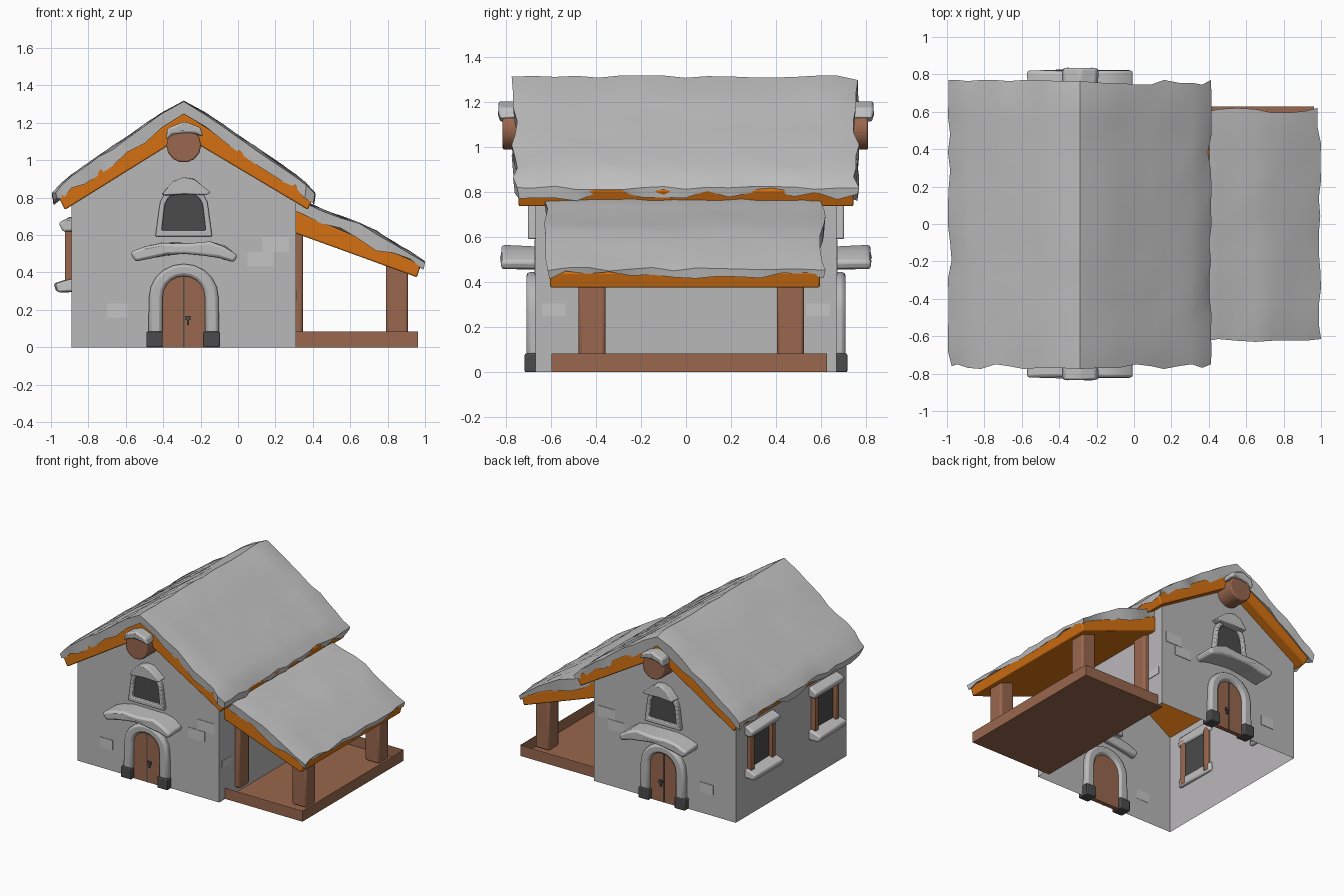
import bpy, bmesh, math, random
from mathutils import Vector

if "Cube" in bpy.data.objects:
    bpy.data.objects.remove(bpy.data.objects["Cube"])

random.seed(4)
CX = -0.29  # centre line of the house


def material(name, r, g, b):
    m = bpy.data.materials.new(name)
    m.diffuse_color = (r, g, b, 1)
    m.use_nodes = True
    m.node_tree.nodes["Principled BSDF"].inputs["Base Color"].default_value = m.diffuse_color
    return m


WALL = material("wall grey", 0.49, 0.48, 0.49)
SNOW = material("snow", 0.53, 0.53, 0.53)
BRICK = material("pale brick", 0.56, 0.56, 0.56)
WOOD = material("brown wood", 0.32, 0.135, 0.075)
ORANGE = material("orange timber", 0.66, 0.165, 0.006)
DARK = material("dark grey", 0.07, 0.07, 0.07)


def finish(name, bm, mat, mirror=False, bevel=0.0, angle=35):
    bmesh.ops.recalc_face_normals(bm, faces=bm.faces)
    me = bpy.data.meshes.new(name)
    bm.to_mesh(me)
    bm.free()
    me.materials.append(mat)
    for p in me.polygons:
        p.use_smooth = True
    me.set_sharp_from_angle(angle=math.radians(angle))
    ob = bpy.data.objects.new(name, me)
    bpy.context.collection.objects.link(ob)
    if mirror:
        m = ob.modifiers.new("mirror", 'MIRROR')
        m.use_axis = (False, True, False)
        m.use_mirror_merge = False
    if bevel:
        b = ob.modifiers.new("bevel", 'BEVEL')
        b.width, b.segments, b.limit_method = bevel, 2, 'ANGLE'
    return ob


def prism(name, pts, y0, y1, mat, mirror=False, bevel=0.0, jitter=0.0, drop=None):
    """Extrude an xz outline along y; drop(normal) removes faces."""
    bm = bmesh.new()
    a = [bm.verts.new((x, y0, z)) for x, z in pts]
    b = [bm.verts.new((x, y1, z)) for x, z in pts]
    bm.faces.new(a)
    bm.faces.new(b[::-1])
    for i in range(len(pts)):
        j = (i + 1) % len(pts)
        bm.faces.new((a[i], a[j], b[j], b[i]))
    bm.normal_update()
    if drop:
        bmesh.ops.delete(bm, geom=[f for f in bm.faces if drop(f.normal)], context='FACES')
    for v in bm.verts:
        v.co += Vector([random.uniform(-jitter, jitter) for _ in range(3)])
    return finish(name, bm, mat, mirror, bevel)


def box(name, x0, x1, y0, y1, z0, z1, mat, **kw):
    return prism(name, [(x0, z0), (x1, z0), (x1, z1), (x0, z1)], y0, y1, mat, **kw)


def arch(hw_base, hw, z0, spring, top, n=10):
    """Arched outline from bottom left, over the top, to bottom right."""
    pts = [(CX - hw_base, z0)]
    for i in range(n + 1):
        t = math.pi * (1 - i / n)
        pts.append((CX + hw * math.cos(t), spring + (top - spring) * math.sin(t)))
    return pts + [(CX + hw_base, z0)]


def ring(name, outer, inner, y0, y1, mat, closed, **kw):
    """Frame between two outlines of equal length."""
    bm = bmesh.new()
    n = len(outer)
    rows = [[bm.verts.new((x, y, z)) for x, z in pts]
            for pts, y in ((outer, y0), (inner, y0), (inner, y1), (outer, y1))]
    for i in range(n if closed else n - 1):
        j = (i + 1) % n
        for k in range(4):
            r, s = rows[k], rows[(k + 1) % 4]
            bm.faces.new((r[i], r[j], s[j], s[i]))
    if not closed:
        for i in (0, n - 1):
            bm.faces.new([r[i] for r in rows])
    return finish(name, bm, mat, **kw)


def snow_sheet(name, prof, roof, y0, y1, rows):
    """Lumpy sheet over a roof with a ragged hanging rim."""
    bm = bmesh.new()
    n, mx, my = len(prof), (prof[0][0] + prof[-1][0]) / 2, (y0 + y1) / 2
    grid = []
    for j in range(rows + 1):
        line = []
        for i, (x, z) in enumerate(prof):
            y = y0 + (y1 - y0) * j / rows
            edge_x, edge_y = i in (0, n - 1), j in (0, rows)
            if edge_x:
                x += math.copysign(random.choice((0, 0.004, 0.012, 0.02)), mx - x)
            if edge_y:
                y += math.copysign(random.choice((0, 0.006, 0.015, 0.025)), my - y)
            if edge_x or edge_y:
                z -= random.uniform(0, 0.018)
            else:
                z += random.uniform(-0.007, 0.005)
            line.append(bm.verts.new((x, y, z)))
        grid.append(line)
    for j in range(rows):
        for i in range(n - 1):
            bm.faces.new((grid[j][i], grid[j][i + 1], grid[j + 1][i + 1], grid[j + 1][i]))
    rim = (grid[0] + [r[-1] for r in grid[1:-1]] + grid[-1][::-1]
           + [r[0] for r in grid[-2:0:-1]])
    for inset, low, high in ((0.008, -0.01, 0.035), (0.06, -0.005, -0.005)):
        lower = []
        for v in rim:
            x = v.co.x + math.copysign(inset, mx - v.co.x) * (abs(v.co.x - mx) > 0.9 * (prof[-1][0] - mx))
            y = v.co.y + math.copysign(inset, my - v.co.y) * (abs(v.co.y - my) > 0.9 * (y1 - my))
            lower.append(bm.verts.new((x, y, roof(x) - random.uniform(low, high))))
        for i in range(len(rim)):
            j = (i + 1) % len(rim)
            bm.faces.new((rim[i], rim[j], lower[j], lower[i]))
        rim = lower
    return finish(name, bm, SNOW, angle=40)


# House shell, open below and under the roof
prism("house_walls", [(-0.89, 0), (0.31, 0), (0.31, 0.78), (CX, 1.16), (-0.89, 0.78)],
      -0.67, 0.67, WALL, drop=lambda n: abs(n.z) > 0.5)

# Timber roofs
prism("main_roof", [(-0.963, 0.81), (CX, 1.25), (0.406, 0.81), (0.374, 0.735),
                    (CX, 1.13), (-0.925, 0.735)], -0.745, 0.745, ORANGE, bevel=0.008)
prism("porch_roof", [(0.30, 0.733), (0.978, 0.444), (0.957, 0.374), (0.30, 0.612)],
      -0.605, 0.595, ORANGE, bevel=0.008)

# Snow on the roofs
half = [(0.12, 1.25), (0.21, 1.19), (0.3, 1.125), (0.38, 1.075), (0.45, 1.025),
        (0.53, 0.97), (0.6, 0.92), (0.655, 0.875), (0.705, 0.828)]
snow_sheet("main_roof_snow",
           [(CX - d, z) for d, z in half[::-1]] + [(CX, 1.315)] + [(CX + d, z) for d, z in half],
           lambda x: 1.25 - 0.655 * abs(x - CX), -0.775, 0.77, 16)
snow_sheet("porch_roof_snow",
           [(0.28, 0.8), (0.37, 0.775), (0.45, 0.738), (0.55, 0.7), (0.65, 0.663), (0.74, 0.622),
            (0.83, 0.563), (0.92, 0.51), (1.0, 0.468)],
           lambda x: 0.733 - 0.427 * (x - 0.31), -0.63, 0.62, 13)

# Ridge log with snow caps on both ends
prism("ridge_log", [(CX + 0.093 * math.cos(i * math.pi / 7), 1.08 + 0.093 * math.sin(i * math.pi / 7))
                    for i in range(14)], -0.815, 0.81, WOOD, bevel=0.008)
prism("log_snow_cap", [(-0.388, 1.11), (-0.38, 1.17), (-0.29, 1.207), (-0.205, 1.175),
                       (-0.187, 1.125), (-0.23, 1.14), (-0.29, 1.15), (-0.35, 1.14)],
      -0.832, -0.73, SNOW, mirror=True, bevel=0.012, jitter=0.004)

# Porch floor (hollow below) and posts
box("porch_floor", 0.27, 0.963, -0.597, 0.627, 0, 0.083, WOOD, drop=lambda n: n.z < -0.5)
for side, y0 in (("front", -0.477), ("back", 0.405)):
    box(f"{side}_outer_post", 0.79, 0.91, y0, y0 + 0.12, 0.04, 0.45, WOOD, bevel=0.014)
    box(f"{side}_wall_post", 0.23, 0.348, y0, y0 + 0.12, 0.04, 0.64, WOOD, bevel=0.014)

# Doors, front and back
prism("door", arch(0.118, 0.118, 0, 0.27, 0.385), -0.682, -0.65, WOOD, mirror=True)
box("door_gap", CX - 0.004, CX + 0.004, -0.685, -0.68, 0, 0.382, DARK, mirror=True)
box("door_handle", -0.282, -0.253, -0.695, -0.68, 0.145, 0.166, DARK, mirror=True)
box("door_latch", -0.274, -0.261, -0.693, -0.68, 0.12, 0.15, DARK, mirror=True)
ring("door_frame", arch(0.19, 0.185, 0.07, 0.27, 0.446), arch(0.113, 0.113, 0.07, 0.27, 0.38),
     -0.71, -0.63, WALL, False, mirror=True, bevel=0.018)
for side, x0 in (("left", -0.49), ("right", -0.184)):
    box(f"{side}_door_foot", x0, x0 + 0.087, -0.717, -0.625, 0, 0.083, DARK, mirror=True, bevel=0.006)

# Snowy ledge above each door
prism("door_ledge_snow", [(-0.575, 0.505), (-0.49, 0.542), (-0.4, 0.56), (-0.28, 0.555), (-0.15, 0.562),
                          (-0.07, 0.54), (-0.005, 0.495), (-0.025, 0.45), (-0.1, 0.48), (-0.2, 0.495),
                          (-0.29, 0.5), (-0.38, 0.493), (-0.47, 0.475), (-0.55, 0.455)],
      -0.82, -0.63, SNOW, mirror=True, bevel=0.015, jitter=0.005)

# Gable windows
ring("gable_window_frame", arch(0.152, 0.132, 0.592, 0.74, 0.865), arch(0.118, 0.105, 0.625, 0.735, 0.835),
     -0.703, -0.64, WALL, True, mirror=True, bevel=0.007)
prism("gable_window_pane", arch(0.122, 0.108, 0.62, 0.735, 0.84), -0.678, -0.66, DARK, mirror=True)
prism("gable_window_snow", [(-0.405, 0.822), (-0.345, 0.89), (-0.29, 0.907), (-0.23, 0.9), (-0.148, 0.828),
                            (-0.17, 0.812), (-0.29, 0.82), (-0.39, 0.81)],
      -0.74, -0.65, SNOW, mirror=True, bevel=0.01, jitter=0.004)

# Two windows on the left wall (mirrored front to back)
WY = -0.385
box("side_window_pane", -0.9, -0.88, WY - 0.12, WY + 0.12, 0.34, 0.64, DARK, mirror=True)
for side, s in (("front", -1), ("back", 1)):
    y = WY + s * 0.125
    box(f"{side}_window_jamb", -0.926, -0.865, y - 0.021, y + 0.021, 0.31, 0.66, WOOD,
        mirror=True, bevel=0.006)


def window_snow(name, z0, z1, depth):
    top = [(-0.865, z0), (-0.865, z1), (-0.9, z1), (-depth, (z0 + z1) / 2 + 0.01), (-depth + 0.015, z0)]
    prism(name, top, WY - 0.17, WY + 0.17, SNOW, mirror=True, bevel=0.012, jitter=0.006)


window_snow("side_window_top_snow", 0.618, 0.692, 0.955)
window_snow("side_window_sill_snow", 0.298, 0.365, 0.982)

# Exposed bricks, thin plates on the walls
for i, (x0, x1, z0, z1) in enumerate(((0.13, 0.272, 0.51, 0.59), (0.05, 0.19, 0.432, 0.508),
                                      (-0.7, -0.59, 0.16, 0.235))):
    box(f"wall_brick_{i + 1}", x0, x1, -0.674, -0.668, z0, z1, BRICK, mirror=True)
box("side_brick", 0.308, 0.314, -0.64, -0.535, 0.25, 0.305, BRICK, mirror=True)
